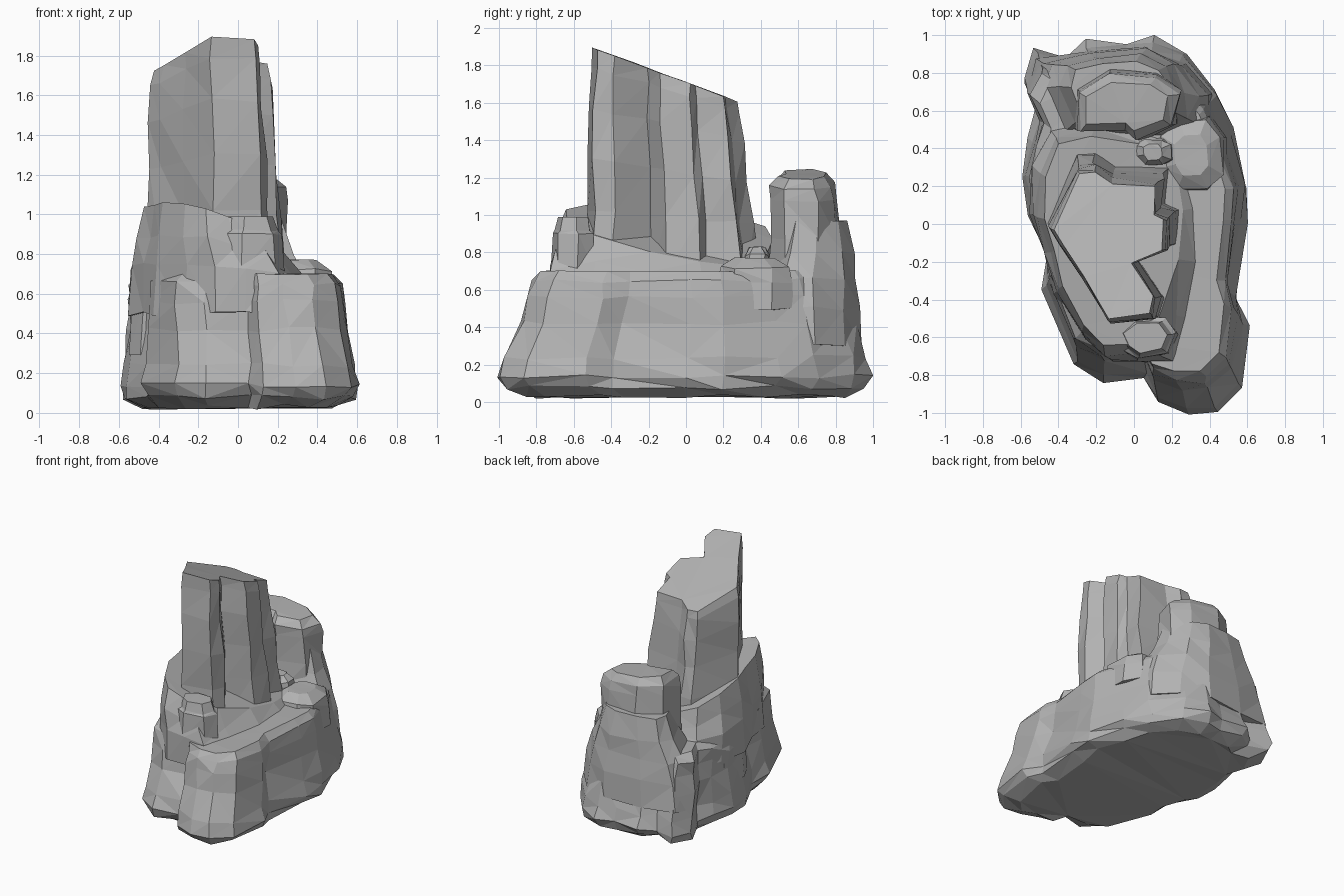
import bpy, bmesh, random

random.seed(4)
cube = bpy.data.objects.get("Cube")
if cube:
    bpy.data.objects.remove(cube)

stone = bpy.data.materials.new("grey_stone")
stone.use_nodes = True
stone.diffuse_color = (0.45, 0.45, 0.45, 1)
stone.node_tree.nodes["Principled BSDF"].inputs["Base Color"].default_value = stone.diffuse_color


def rock(name, outline, levels, tilt=(0, 0), rough=0.012):
    """Loft an outline through levels of (height, x scale, y scale, x shift, y shift).
    The tilt grows from nothing at the lowest level to its full slope at the top."""
    n = len(outline)
    cx = sum(p[0] for p in outline) / n
    cy = sum(p[1] for p in outline) / n
    bm = bmesh.new()
    rings = []
    for i, (z, sx, sy, dx, dy) in enumerate(levels):
        share = i / (len(levels) - 1)
        wobble = rough * (0.3 if i == len(levels) - 1 else 1)
        ring = []
        for px, py in outline:
            x = cx + (px - cx) * sx + dx + random.uniform(-wobble, wobble)
            y = cy + (py - cy) * sy + dy + random.uniform(-wobble, wobble)
            h = z + share * (tilt[0] * x + tilt[1] * y) + random.uniform(-wobble, wobble)
            ring.append(bm.verts.new((x, y, max(h, 0))))
        rings.append(ring)
    for low, high in zip(rings, rings[1:]):
        for i in range(n):
            j = (i + 1) % n
            bm.faces.new((low[i], low[j], high[j], high[i]))
    bm.faces.new(rings[-1])
    bm.faces.new(rings[0][::-1])
    bmesh.ops.triangulate(bm, faces=bm.faces[:])
    bmesh.ops.recalc_face_normals(bm, faces=bm.faces[:])
    mesh = bpy.data.meshes.new(name)
    bm.to_mesh(mesh)
    bm.free()
    mesh.materials.append(stone)
    obj = bpy.data.objects.new(name, mesh)
    bpy.context.collection.objects.link(obj)


# Wide base with sloping cliffs
rock("base_cliff",
     [(.44, -1), (.56, -.88), (.6, -.55), (.55, -.4), (.59, 0), (.6, .2), (.52, .5),
      (.44, .7), (.27, .91), (.1, .99), (-.05, .96), (-.25, .97), (-.36, .88),
      (-.52, .93), (-.59, .77), (-.52, .6), (-.55, .45), (-.58, .25), (-.57, .05),
      (-.46, -.18), (-.48, -.35), (-.32, -.74), (-.17, -.83), (.06, -.81),
      (.13, -.95), (.28, -1)],
     [(.03, .82, .85, 0, 0), (.08, .97, .97, 0, 0), (.14, 1, 1, 0, 0),
      (.24, .97, .97, 0, 0), (.42, .92, .89, -.01, .015), (.56, .91, .86, -.015, .015),
      (.65, .89, .84, -.015, .015), (.7, .82, .8, -.01, .01)], rough=.014)

# Shelf rising towards the tower, higher on the right flank
rock("upper_terrace",
     [(.3, -.5), (.42, -.2), (.45, .1), (.4, .4), (.2, .5), (-.2, .55), (-.44, .5),
      (-.53, .3), (-.54, .05), (-.47, -.15), (-.41, -.36), (-.26, -.6), (-.12, -.72),
      (.04, -.72), (.2, -.73)],
     [(.5, 1.02, 1.03, 0, 0), (.68, 1, 1, 0, 0), (.76, .88, .95, -.03, 0),
      (.86, .74, .87, -.06, 0)], (-.38, -.17))

# Tall main tower with fluted sides and a slanting top
rock("main_tower",
     [(.14, -.51), (.17, -.4), (.03, -.19), (.22, -.11), (.23, .08), (.17, .11),
      (.18, .29), (-.09, .31), (-.2, .38), (-.3, .37), (-.46, .02), (-.4, -.08),
      (-.27, -.28), (-.11, -.54)],
     [(.68, 1.03, 1.02, 0, 0), (.98, .98, .96, -.01, 0), (1.22, .95, .92, -.015, -.02),
      (1.46, .91, .89, -.025, -.03), (1.64, .87, .86, -.03, -.035),
      (1.71, .84, .84, -.03, -.04)], (0, -.37))

# Rear pillar, and the slope flaring out under it
rock("rear_pillar",
     [(-.3, .49), (-.04, .5), (.02, .44), (.21, .52), (.24, .7), (.12, .79),
      (-.13, .81), (-.3, .7)],
     [(.6, 1.08, 1.08, 0, .01), (.88, 1.02, 1.02, 0, .01), (1.08, 1, .98, 0, 0),
      (1.15, .97, .95, 0, 0), (1.2, .8, .7, -.01, 0)], (-.12, .02))
rock("rear_slope",
     [(.42, .5), (.4, .68), (.26, .86), (.06, .94), (-.25, .92), (-.5, .87),
      (-.54, .72), (-.44, .46), (-.1, .42), (.2, .42)],
     [(.3, 1.02, 1, 0, 0), (.5, .96, .95, 0, 0), (.66, .86, .87, 0, 0),
      (.8, .69, .74, 0, .02), (.97, .58, .62, 0, .02)])

# Small stump beside the front of the tower
rock("front_stump",
     [(-.1, -.57), (-.06, -.66), (.02, -.71), (.18, -.68), (.22, -.58), (.16, -.5), (0, -.5)],
     [(.7, 1.1, 1.1, 0, 0), (.9, 1.02, 1.02, 0, 0), (.92, .88, .88, 0, 0),
      (.99, .72, .75, 0, 0)], rough=.006)

# Boulders set into the slopes: centre, half width, half depth, bottom, top
boulders = {
    "left_rear_boulder": (.3, .36, .18, .2, .5, .77),
    "right_boulder": (-.43, .16, .11, .22, .3, .86),
    "rear_ledge": (.1, .38, .1, .08, .6, .83),
}
octagon = [(1, -.5), (.95, .5), (.5, 1), (-.4, .95), (-1, .55), (-.95, -.4), (-.5, -1), (.55, -.95)]
for name, (x, y, w, d, low, high) in boulders.items():
    outline = [(x + w * u, y + d * v) for u, v in octagon]
    step = high - low
    rock(name, outline,
         [(low, 1.05, 1.05, 0, 0), (low + step * .5, 1, 1, 0, 0),
          (low + step * .8, .9, .9, 0, 0), (high, .5, .55, 0, 0)])
